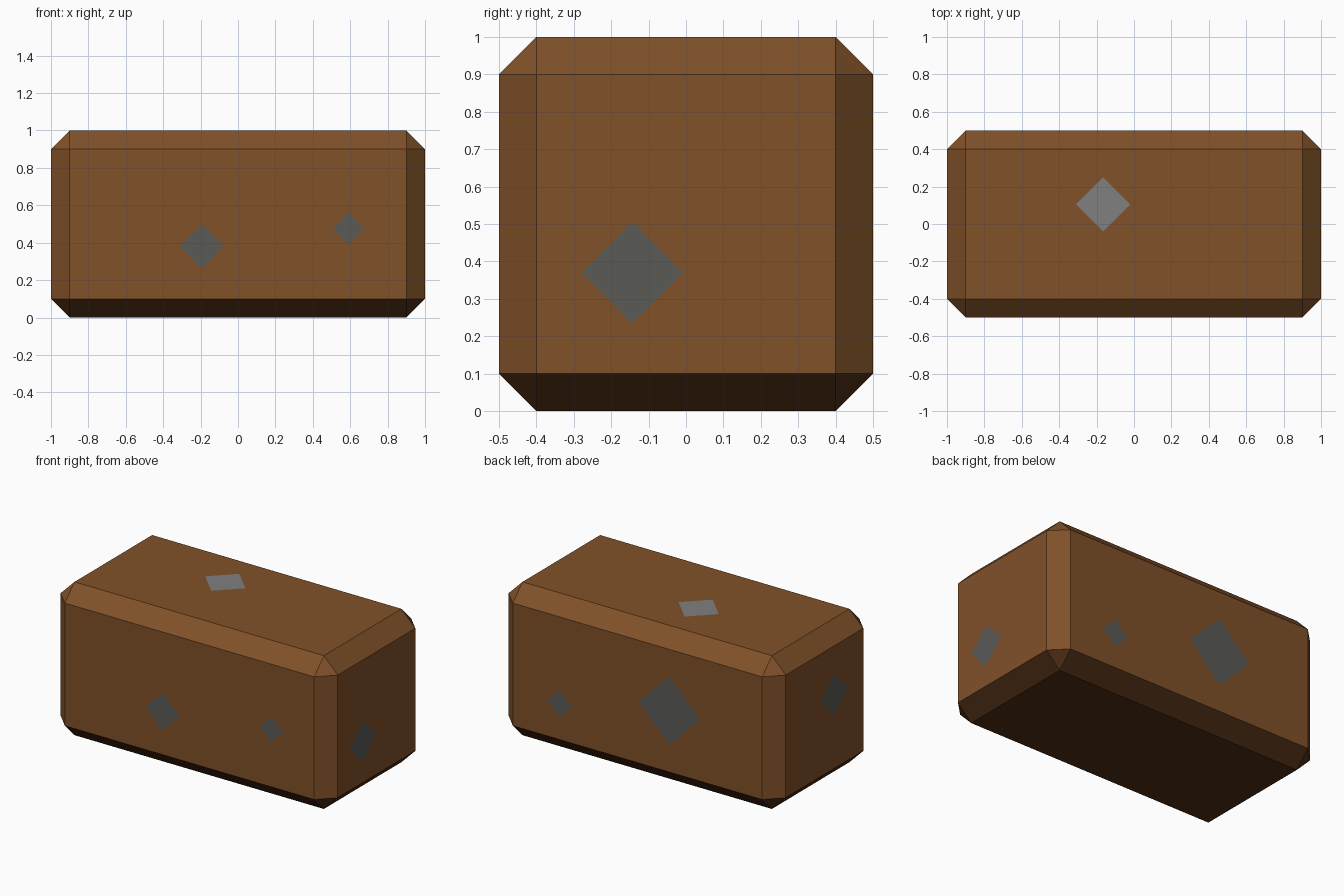
import bpy, bmesh
from mathutils import Vector

if "Cube" in bpy.data.objects:
    bpy.data.objects.remove(bpy.data.objects["Cube"])


def material(name, rgb):
    m = bpy.data.materials.new(name)
    m.diffuse_color = (*rgb, 1)
    m.use_nodes = True
    m.node_tree.nodes["Principled BSDF"].inputs["Base Color"].default_value = m.diffuse_color
    return m


brown = material("brown", (0.216, 0.082, 0.022))
dark_brown = material("dark brown", (0.075, 0.026, 0.007))
light_grey = material("light grey", (0.215, 0.215, 0.215))
dark_grey = material("dark grey", (0.101, 0.103, 0.094))


def add_object(name, bm, *mats):
    mesh = bpy.data.meshes.new(name)
    bm.to_mesh(mesh)
    bm.free()
    for m in mats:
        mesh.materials.append(m)
    obj = bpy.data.objects.new(name, mesh)
    bpy.context.collection.objects.link(obj)


# Body: a 2 x 1 x 1 block with every edge chamfered, underside darker
bm = bmesh.new()
bmesh.ops.create_cube(bm, size=1)
bmesh.ops.scale(bm, vec=(2, 1, 1), verts=bm.verts)
bmesh.ops.translate(bm, vec=(0, 0, 0.5), verts=bm.verts)
bmesh.ops.bevel(bm, geom=bm.edges[:], offset=0.1, offset_type='OFFSET',
                segments=1, affect='EDGES')
bmesh.ops.recalc_face_normals(bm, faces=bm.faces)
for f in bm.faces:
    f.material_index = 1 if f.normal.z < -0.1 else 0
add_object("body", bm, brown, dark_brown)


# Diamond patches: flat single-face plates just above the body's faces
def diamond(name, centre, normal, half, mat):
    n = Vector(normal)
    up = Vector((0, 1, 0)) if n.z else Vector((0, 0, 1))
    side = up.cross(n)
    c = Vector(centre) + n * 0.001
    bm = bmesh.new()
    bm.faces.new([bm.verts.new(c + d * half) for d in (side, up, -side, -up)])
    add_object(name, bm, mat)


diamond("top_patch", (-0.165, 0.105, 1), (0, 0, 1), 0.145, light_grey)
diamond("front_patch_large", (-0.195, -0.5, 0.38), (0, -1, 0), 0.12, dark_grey)
diamond("front_patch_small", (0.59, -0.5, 0.475), (0, -1, 0), 0.085, dark_grey)
diamond("right_patch", (1, -0.145, 0.37), (1, 0, 0), 0.136, dark_grey)
diamond("back_patch_large", (-0.23, 0.5, 0.50), (0, 1, 0), 0.222, dark_grey)
diamond("back_patch_small", (0.56, 0.5, 0.335), (0, 1, 0), 0.09, dark_grey)
diamond("left_patch", (-1, -0.10, 0.58), (-1, 0, 0), 0.138, dark_grey)
